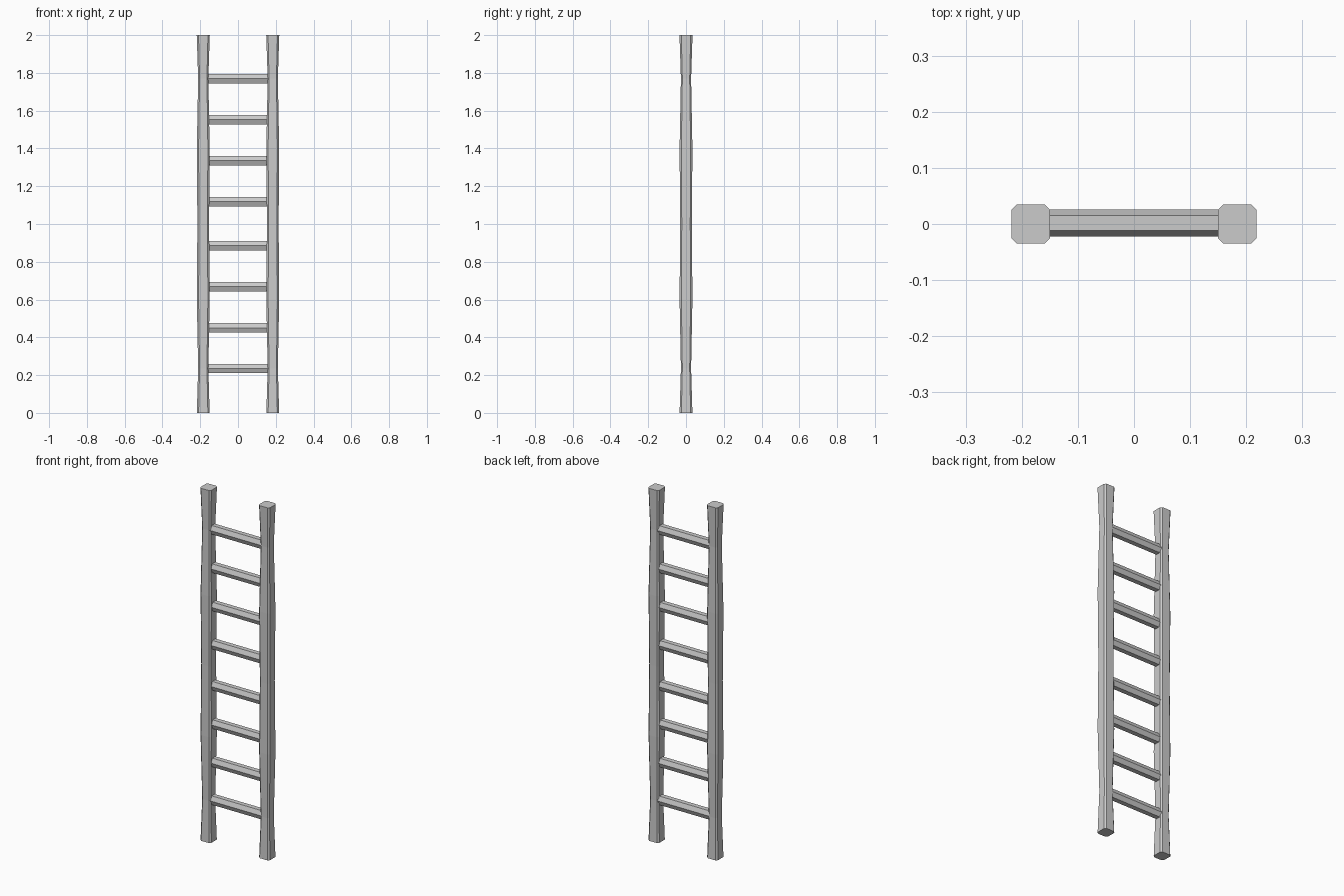
import bpy, bmesh

if "Cube" in bpy.data.objects:
    bpy.data.objects.remove(bpy.data.objects["Cube"])

RAIL_X = 0.184
# height and half width of the rail at each ring (hand-cut, wavy rail)
RINGS = [(0, 0.034), (0.235, 0.027), (0.6, 0.034), (1.0, 0.031),
         (1.4, 0.034), (1.77, 0.027), (2.0, 0.0345)]
RUNG_Z = [0.235, 0.45, 0.668, 0.885, 1.118, 1.335, 1.552, 1.769]


def loft(name, loops):
    """Skin a list of point loops and cap both ends."""
    bm = bmesh.new()
    rows = [[bm.verts.new(p) for p in loop] for loop in loops]
    n = len(rows[0])
    for a, b in zip(rows, rows[1:]):
        for i in range(n):
            j = (i + 1) % n
            bm.faces.new((a[i], a[j], b[j], b[i]))
    bm.faces.new(rows[0][::-1])
    bm.faces.new(rows[-1])
    bmesh.ops.recalc_face_normals(bm, faces=bm.faces)
    mesh = bpy.data.meshes.new(name)
    bm.to_mesh(mesh)
    bm.free()
    obj = bpy.data.objects.new(name, mesh)
    bpy.context.collection.objects.link(obj)
    return obj


def chamfered_square(cx, z, h):
    c = h * 0.72
    pts = [(h, -c), (h, c), (c, h), (-c, h), (-h, c), (-h, -c), (-c, -h), (c, -h)]
    return [(cx + x, y, z) for x, y in pts]


# Side rails
for name, sx in (("left_rail", -1), ("right_rail", 1)):
    loft(name, [chamfered_square(sx * RAIL_X, z, h) for z, h in RINGS])

# Hexagonal rungs, flat side up, ends sunk into the rails
HEX = [(0.024, 0), (0.0135, 0.025), (-0.0135, 0.025),
       (-0.024, 0), (-0.0135, -0.025), (0.0135, -0.025)]
for i, z in enumerate(RUNG_Z):
    loft(f"rung_{i + 1}", [[(x, 0.0015 + y, z + dz) for y, dz in HEX]
                           for x in (-0.165, 0.165)])
